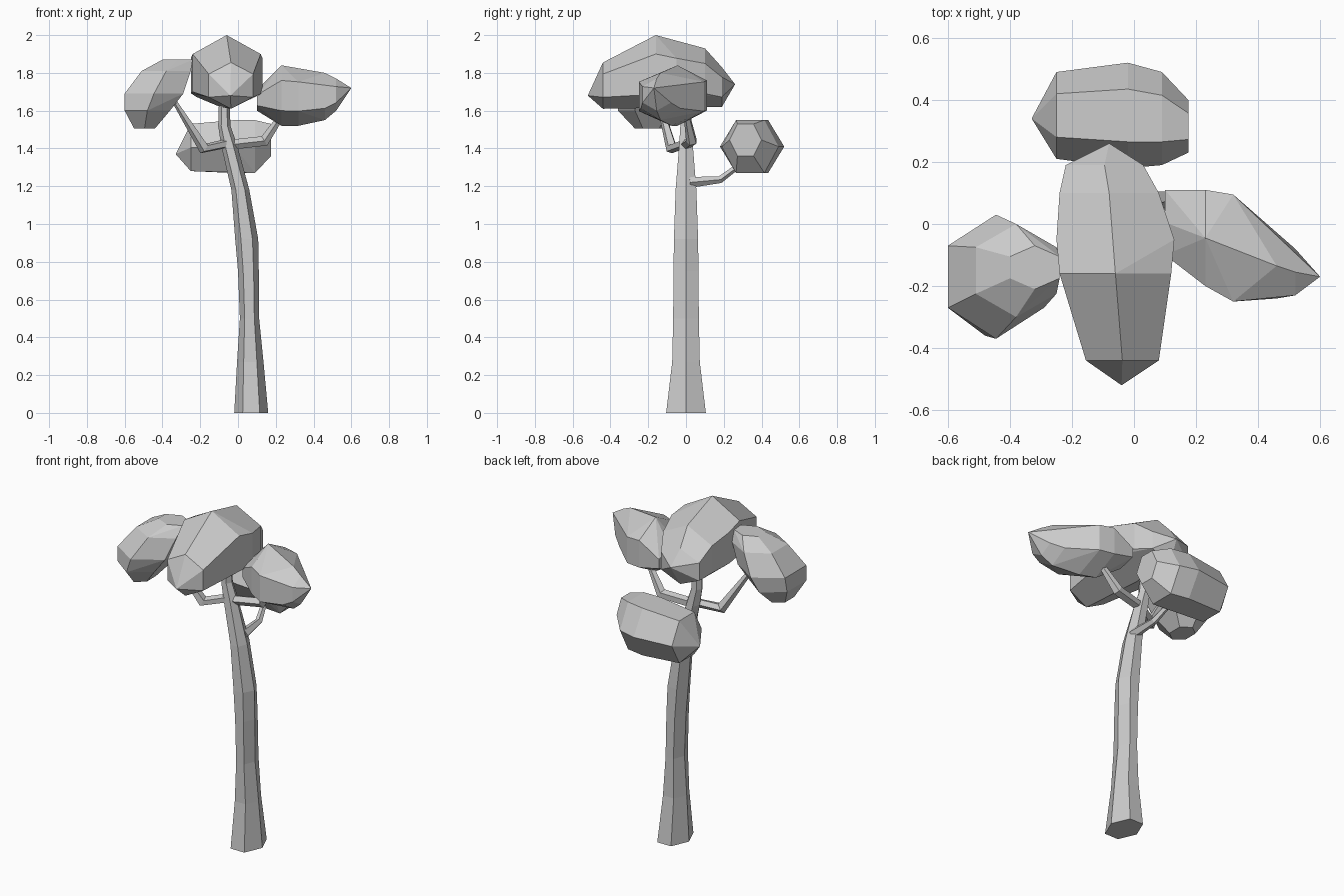
import bpy, bmesh
from math import cos, sin, pi
from mathutils import Vector

if "Cube" in bpy.data.objects:
    bpy.data.objects.remove(bpy.data.objects["Cube"])


def finish(name, bm):
    bmesh.ops.recalc_face_normals(bm, faces=bm.faces[:])
    mesh = bpy.data.meshes.new(name)
    bm.to_mesh(mesh)
    bm.free()
    bpy.context.collection.objects.link(bpy.data.objects.new(name, mesh))


def hexagon(axis, pos, a0, a1, b0, b1, pointed=True):
    """Hexagon across an axis, filling the given bounds on the other two axes."""
    pts = []
    for i in range(6):
        t = i * pi / 3 + (pi / 6 if pointed else 0)
        ca, sb = cos(t), sin(t)
        if pointed:
            ca /= cos(pi / 6)
        else:
            sb /= cos(pi / 6)
        p = [(a0 + a1) / 2 + ca * (a1 - a0) / 2, (b0 + b1) / 2 + sb * (b1 - b0) / 2]
        p.insert(axis, pos)
        pts.append(Vector(p))
    return pts


def loft(name, rings):
    bm = bmesh.new()
    rows = [[bm.verts.new(p) for p in r] for r in rings]
    n = len(rows[0])
    for lo, hi in zip(rows, rows[1:]):
        for i in range(n):
            j = (i + 1) % n
            bm.faces.new((lo[i], lo[j], hi[j], hi[i]))
    bm.faces.new(rows[0])
    bm.faces.new(rows[-1])
    finish(name, bm)


def branch(name, path, radii, sides=5):
    path = [Vector(p) for p in path]
    rings = []
    for i, p in enumerate(path):
        d = (path[min(i + 1, len(path) - 1)] - path[max(i - 1, 0)]).normalized()
        u = d.cross(Vector((0, 0, 1))).normalized()
        v = u.cross(d)
        rings.append([p + radii[i] * (u * cos(2 * pi * k / sides) + v * sin(2 * pi * k / sides))
                      for k in range(sides)])
    loft(name, rings)


def foliage(name, axis, sections, pointed=True):
    """Faceted leaf clump: hull around hexagonal sections."""
    bm = bmesh.new()
    for s in sections:
        for p in hexagon(axis, *s, pointed):
            bm.verts.new(p)
    bmesh.ops.remove_doubles(bm, verts=bm.verts[:], dist=0.004)
    out = bmesh.ops.convex_hull(bm, input=bm.verts[:])
    junk = {g for g in out["geom_interior"] + out["geom_unused"] if isinstance(g, bmesh.types.BMVert)}
    bmesh.ops.delete(bm, geom=list(junk), context='VERTS')
    bmesh.ops.dissolve_limit(bm, angle_limit=0.14, verts=bm.verts[:], edges=bm.edges[:])
    finish(name, bm)


# Trunk: z, x bounds, y half width
trunk = [(0, -0.02, 0.16, 0.105), (0.27, -0.005, 0.135, 0.073), (0.5, 0.01, 0.112, 0.068),
         (0.75, 0.0, 0.11, 0.066), (0.92, -0.015, 0.107, 0.064), (1.18, -0.035, 0.06, 0.055),
         (1.42, -0.09, -0.005, 0.036), (1.52, -0.105, -0.04, 0.03), (1.68, -0.10, -0.045, 0.025)]
loft("trunk", [hexagon(2, z, x0, x1, -y, y, False) for z, x0, x1, y in trunk])

# Branches
branch("left_branch", [(-0.04, 0, 1.43), (-0.18, -0.075, 1.40), (-0.33, -0.14, 1.64)],
       [0.025, 0.032, 0.014])
branch("right_branch", [(-0.04, 0, 1.42), (0.14, 0.03, 1.44), (0.25, 0.0, 1.60)],
       [0.028, 0.03, 0.015])
branch("back_branch", [(0.02, 0.02, 1.22), (0.01, 0.18, 1.235), (-0.03, 0.32, 1.34)],
       [0.03, 0.02, 0.013])

# Leaf clumps
foliage("top_foliage", 1, [
    (-0.52, -0.04, -0.04, 1.68, 1.68), (-0.44, -0.155, 0.08, 1.61, 1.855),
    (-0.16, -0.24, 0.12, 1.60, 2.0), (-0.05, -0.25, 0.13, 1.60, 1.97),
    (0.10, -0.24, 0.08, 1.61, 1.93), (0.19, -0.22, 0.03, 1.62, 1.83),
    (0.26, -0.08, -0.08, 1.74, 1.74)])
foliage("left_foliage", 2, [
    (1.505, -0.55, -0.44, -0.27, -0.10), (1.60, -0.60, -0.36, -0.36, 0.0),
    (1.69, -0.60, -0.29, -0.37, 0.03), (1.81, -0.51, -0.25, -0.30, 0.0),
    (1.87, -0.40, -0.24, -0.21, -0.07)])
foliage("right_foliage", 0, [
    (0.10, -0.10, 0.11, 1.60, 1.71), (0.23, -0.20, 0.11, 1.52, 1.84),
    (0.32, -0.25, 0.095, 1.52, 1.83), (0.46, -0.24, -0.03, 1.55, 1.80),
    (0.52, -0.23, -0.08, 1.60, 1.77), (0.60, -0.17, -0.17, 1.72, 1.72)])
foliage("back_foliage", 0, [
    (-0.33, 0.34, 0.34, 1.37, 1.37), (-0.25, 0.21, 0.49, 1.28, 1.53),
    (-0.02, 0.18, 0.52, 1.27, 1.55), (0.09, 0.19, 0.49, 1.27, 1.55),
    (0.175, 0.23, 0.40, 1.36, 1.53)], False)
